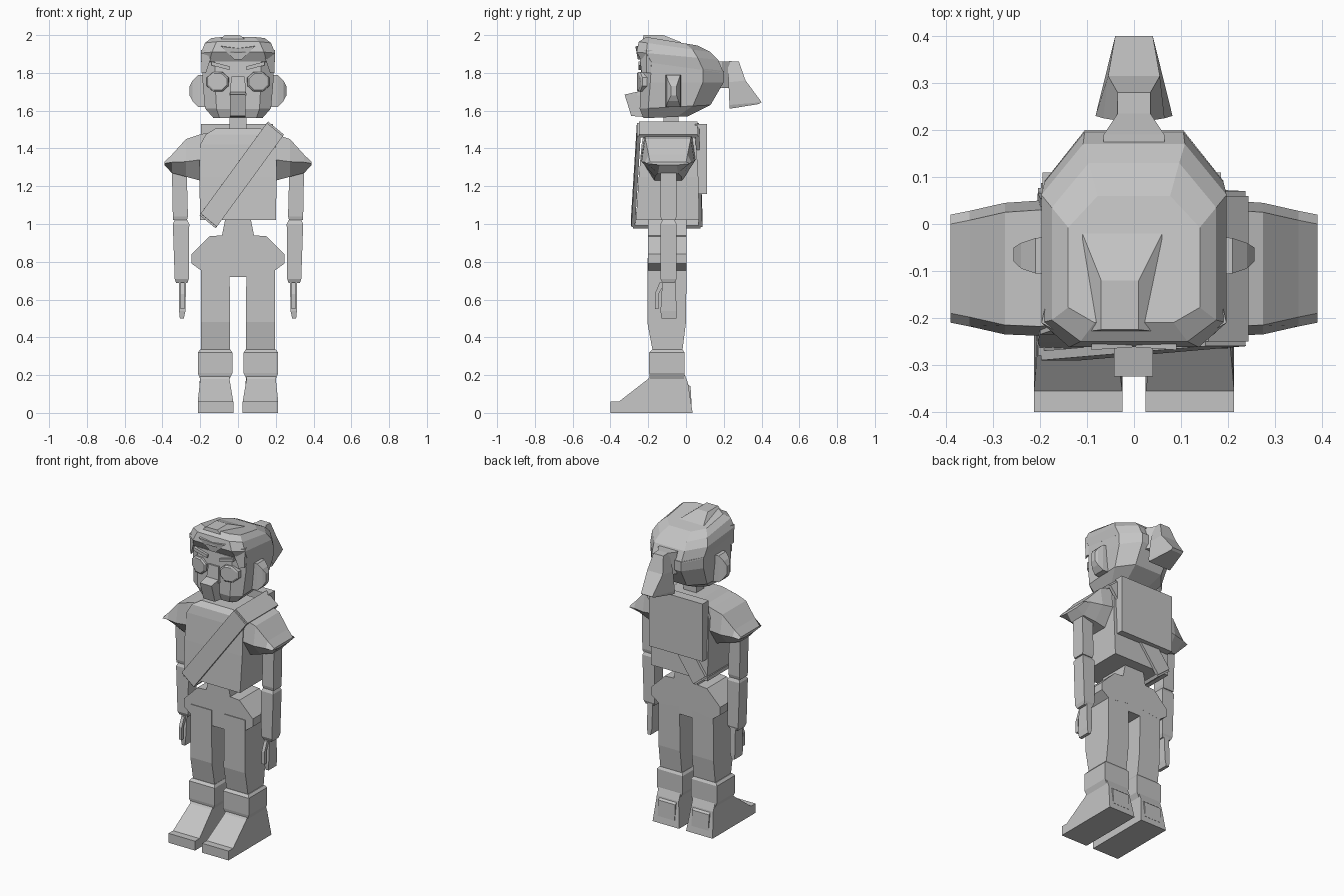
import bpy, bmesh, math
from mathutils import Vector

grey = bpy.data.materials.new("plain_grey")
grey.diffuse_color = (0.55, 0.55, 0.55, 1)


def loft(name, rings, mirror=False):
    """Skin a list of equal-length point rings and cap both ends."""
    bm = bmesh.new()
    loops = [[bm.verts.new(p) for p in ring] for ring in rings]
    n = len(loops[0])
    for a, b in zip(loops, loops[1:]):
        for i in range(n):
            j = (i + 1) % n
            bm.faces.new((a[i], a[j], b[j], b[i]))
    bm.faces.new(loops[0])
    bm.faces.new(loops[-1])
    bmesh.ops.recalc_face_normals(bm, faces=bm.faces)
    me = bpy.data.meshes.new(name)
    bm.to_mesh(me)
    bm.free()
    me.materials.append(grey)
    ob = bpy.data.objects.new(name, me)
    bpy.context.collection.objects.link(ob)
    if mirror:
        ob.modifiers.new("mirror", 'MIRROR').use_mirror_merge = False
    return ob


def rect(x0, x1, y0, y1, z):
    return [(x0, y0, z), (x1, y0, z), (x1, y1, z), (x0, y1, z)]


def stack(name, levels, mirror=False):
    """Rectangular sections: each level is x0, x1, y0, y1, z."""
    return loft(name, [rect(*lv) for lv in levels], mirror)


def box(name, x0, x1, y0, y1, z0, z1, mirror=False):
    return stack(name, [(x0, x1, y0, y1, z0), (x0, x1, y0, y1, z1)], mirror)


def bar(name, a, b, across, w, t):
    """Flat slat from a to b, w wide along 'across', t thick."""
    a, b, c = Vector(a), Vector(b), Vector(across).normalized()
    n = (b - a).cross(c).normalized() * t / 2
    c = c * w / 2
    return loft(name, [[p - c - n, p + c - n, p + c + n, p - c + n] for p in (a, b)])


# Boots: side profile pulled across, narrower at the ankle
foot = [(0.035, 0), (-0.40, 0), (-0.40, 0.06), (-0.355, 0.06), (-0.20, 0.18),
        (-0.18, 0.21), (-0.01, 0.21), (0.01, 0.16)]
loft("boot", [[((lo if z < 0.1 else hi), y, z) for y, z in foot]
              for lo, hi in ((0.025, 0.045), (0.213, 0.2))], True)
stack("boot_cuff", [(0.045, 0.2, -0.19, -0.01, 0.18), (0.03, 0.213, -0.195, -0.008, 0.21),
                    (0.03, 0.213, -0.195, -0.008, 0.32), (0.04, 0.2, -0.18, -0.018, 0.335)], True)
stack("heel_tab", [(0.06, 0.18, -0.03, 0.03, 0.04), (0.06, 0.18, -0.03, 0.024, 0.14),
                   (0.06, 0.18, -0.03, 0.0, 0.16)], True)

# Legs
stack("leg", [(0.042, 0.195, -0.175, -0.02, 0.32), (0.042, 0.195, -0.205, 0.0, 0.48),
              (0.045, 0.195, -0.205, 0.003, 0.82)], True)

# Pelvis with short waist
half = [(0.045, 0.72), (0.045, 0.77), (0.19, 0.75), (0.245, 0.79), (0.245, 0.84),
        (0.15, 0.935), (0.085, 0.94), (0.065, 1.04)]
outline = half + [(-x, z) for x, z in reversed(half)]
loft("pelvis", [[(x, y, z) for x, z in outline] for y in (-0.2, 0.003)])

# Shirt body
stack("shirt", [(-0.2, 0.2, -0.265, 0.07, 1.02), (-0.205, 0.205, -0.25, 0.065, 1.25),
                (-0.2, 0.2, -0.235, 0.055, 1.42), (-0.17, 0.17, -0.225, 0.04, 1.475),
                (-0.12, 0.12, -0.2, 0.01, 1.505)])


# Flared sleeves, sections stepping outwards
def sleeve(x, top, mid, low, yf, yb):
    return [(x, yf + 0.02, top), (x, yf, mid), (x, yf + 0.07, low),
            (x, yb - 0.07, low), (x, yb, mid), (x, yb - 0.02, top)]


loft("sleeve", [sleeve(0.12, 1.49, 1.35, 1.24, -0.225, 0.04),
                sleeve(0.2, 1.475, 1.34, 1.23, -0.238, 0.05),
                sleeve(0.275, 1.45, 1.33, 1.25, -0.235, 0.045),
                sleeve(0.35, 1.367, 1.327, 1.27, -0.218, 0.028),
                sleeve(0.39, 1.328, 1.32, 1.312, -0.21, 0.02)], True)

# Arms and hands
stack("upper_arm", [(0.27, 0.345, -0.13, -0.055, 1.02), (0.265, 0.345, -0.135, -0.05, 1.04),
                    (0.272, 0.35, -0.135, -0.05, 1.3)], True)
stack("forearm", [(0.268, 0.328, -0.125, -0.06, 0.688), (0.26, 0.335, -0.135, -0.05, 0.71),
                  (0.258, 0.345, -0.135, -0.05, 1.0), (0.268, 0.335, -0.125, -0.06, 1.02)], True)
stack("hand", [(0.287, 0.308, -0.13, -0.05, 0.5), (0.278, 0.312, -0.135, -0.05, 0.54),
               (0.275, 0.312, -0.125, -0.055, 0.7)], True)
stack("thumb", [(0.284, 0.304, -0.165, -0.145, 0.55), (0.284, 0.304, -0.165, -0.145, 0.63),
                (0.284, 0.304, -0.14, -0.11, 0.69)], True)

# Shoulder strap looped diagonally around the body, and the back pack
along = Vector((0.4, 0, 0.49)).normalized()
across = Vector((along.z, 0, -along.x))
fl, fh = (-0.155, -0.28, 1.02), (0.195, -0.25, 1.5)
bl, bh = (-0.155, 0.077, 1.02), (0.195, 0.06, 1.5)
bar("strap_front", fl, fh, across, 0.11, 0.02)
bar("strap_back", bl, bh, across, 0.11, 0.02)
bar("strap_top", fh, bh, across, 0.11, 0.02)
bar("strap_bottom", fl, bl, across, 0.11, 0.02)
box("back_pack", -0.195, 0.185, 0.048, 0.11, 1.16, 1.53)

# Neck
box("neck", -0.045, 0.045, -0.12, -0.04, 1.48, 1.6)


# Head: eight-sided rings; zf and zb tilt each ring front to back
def head_ring(hw, yf, yb, zf, zb, front=0.65, back=0.55):
    def p(x, y):
        return (x, y, zf + (zb - zf) * (y - yf) / (yb - yf))
    d = yb - yf
    a, b = hw * front, hw * back
    y1, y2 = yf + 0.12 * d, yb - 0.25 * d
    return [p(-a, yf), p(a, yf), p(hw, y1), p(hw, y2), p(b, yb), p(-b, yb), p(-hw, y2), p(-hw, y1)]


loft("head", [head_ring(0.13, -0.225, 0.01, 1.56, 1.57, 0.75),
              head_ring(0.175, -0.245, 0.13, 1.61, 1.63),
              head_ring(0.187, -0.242, 0.2, 1.75, 1.75),
              head_ring(0.19, -0.235, 0.2, 1.86, 1.81)])
loft("hair", [head_ring(0.19, -0.232, 0.2, 1.86, 1.8, 0.8),
              head_ring(0.197, -0.262, 0.17, 1.91, 1.87, 0.7),
              head_ring(0.175, -0.25, 0.13, 1.965, 1.91, 0.65),
              head_ring(0.14, -0.21, 0.06, 1.99, 1.945, 0.6)])
# Fringe locks and the raised tuft
loft("fringe_lock", [[(0.0, -0.262, 1.93), (0.09, -0.268, 1.94), (0.09, -0.2, 1.95)],
                     [(0.0, -0.255, 1.87), (0.02, -0.255, 1.87), (0.01, -0.2, 1.87)]], True)
loft("side_lock", [[(0.13, -0.25, 1.92), (0.197, -0.21, 1.92), (0.18, -0.14, 1.92)],
                   [(0.17, -0.235, 1.8), (0.192, -0.21, 1.8), (0.185, -0.17, 1.8)]], True)
stack("hair_tuft", [(-0.11, 0.06, -0.23, -0.02, 1.96), (-0.07, 0.01, -0.225, -0.12, 2.0)])

# Ears: thin flared sections going outwards
loft("ear", [[(x, y0, z0), (x, y1, z0), (x, y1, z1), (x, y0, z1)] for x, y0, y1, z0, z1 in (
    (0.165, -0.11, -0.025, 1.62, 1.79), (0.21, -0.105, -0.03, 1.62, 1.79),
    (0.24, -0.095, -0.04, 1.65, 1.76), (0.256, -0.08, -0.05, 1.68, 1.73))], True)

# Eyes: raised octagonal lenses
loft("eye", [[(0.107 + r * math.cos(math.pi * (i + 0.5) / 4), y + 0.12 * max(0, math.cos(math.pi * (i + 0.5) / 4)) * 0.2,
               1.753 + 0.9 * r * math.sin(math.pi * (i + 0.5) / 4)) for i in range(8)]
             for r, y in ((0.065, -0.215), (0.062, -0.252), (0.052, -0.26))], True)
# Brows
bar_pts = [[(0.045, y, 1.815), (0.045, y, 1.835), (0.14, y, 1.86), (0.14, y, 1.84)] for y in (-0.21, -0.252)]
loft("brow", bar_pts, True)
# Nose bridge and square snout
stack("nose_bridge", [(-0.045, 0.045, -0.26, -0.2, 1.68), (-0.035, 0.035, -0.25, -0.2, 1.78)])
snout = [(-0.2, 1.565), (-0.29, 1.572), (-0.325, 1.685), (-0.26, 1.7), (-0.2, 1.7)]
loft("snout", [[(x, y, z) for y, z in snout] for x in (-0.043, 0.04)])

# Ponytail: band, bulge, then flared tail
loft("ponytail_band", [[(-w, y, z0), (w, y, z0), (w, y, z1), (-w, y, z1)] for w, y, z0, z1 in (
    (0.065, 0.15, 1.72, 1.86), (0.065, 0.19, 1.72, 1.86), (0.035, 0.235, 1.72, 1.862),
    (0.035, 0.28, 1.75, 1.86))])
loft("ponytail", [[(-w, y0, za), (w, y0, za), (v, y1, zb), (-v, y1, zb)] for w, v, y0, y1, za, zb in (
    (0.035, 0.035, 0.22, 0.28, 1.86, 1.86), (0.065, 0.055, 0.225, 0.315, 1.75, 1.76),
    (0.082, 0.04, 0.23, 0.40, 1.63, 1.645), (0.08, 0.04, 0.23, 0.385, 1.61, 1.635))])
